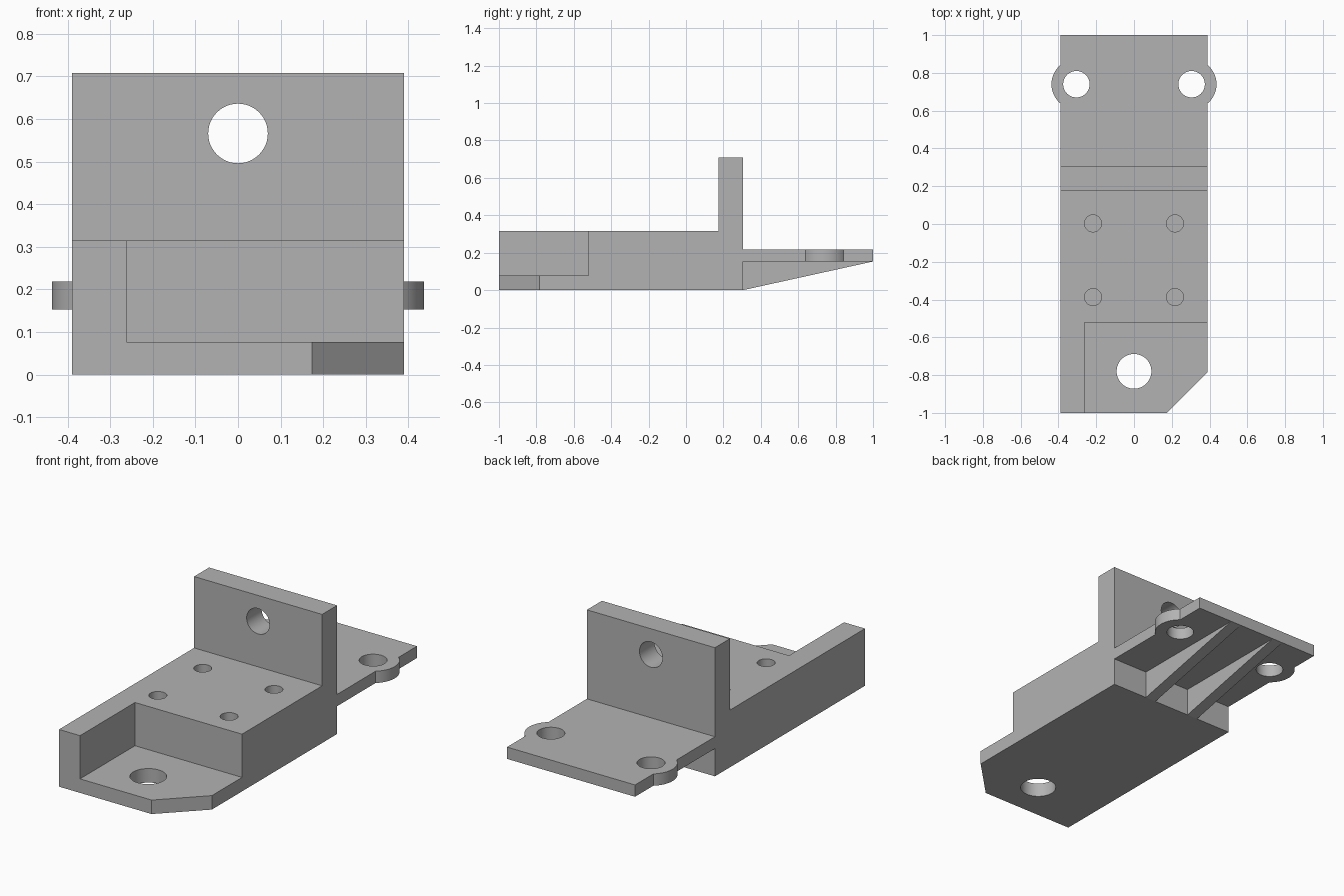
import bpy
import math
from mathutils import Vector

if "Cube" in bpy.data.objects:
    bpy.data.objects.remove(bpy.data.objects["Cube"], do_unlink=True)

# Single plain grey material
grey = bpy.data.materials.new("plain grey")
grey.use_nodes = True
GREY = (0.45, 0.45, 0.45, 1)
grey.diffuse_color = GREY
grey.node_tree.nodes["Principled BSDF"].inputs["Base Color"].default_value = GREY

HALF_W = 0.39
BACK = 0.305          # rear face of the block and upright wall
PLATE_Z = (0.153, 0.218)
EAR_X, EAR_Y, EAR_R = 0.305, 0.74, 0.132


def prism(name, outline, axis, lo, hi):
    """Extrude a 2D outline along an axis; the outline uses the other two axes in order."""
    def place(p, d):
        c = list(p)
        c.insert("XYZ".index(axis), d)
        return Vector(c)
    n = len(outline)
    verts = [place(p, d) for d in (lo, hi) for p in outline]
    faces = [tuple(reversed(range(n))), tuple(range(n, 2 * n))]
    faces += [(i, (i + 1) % n, n + (i + 1) % n, n + i) for i in range(n)]
    mesh = bpy.data.meshes.new(name)
    mesh.from_pydata(verts, [], faces)
    obj = bpy.data.objects.new(name, mesh)
    bpy.context.collection.objects.link(obj)
    mesh.materials.append(grey)
    select(obj)
    bpy.ops.object.mode_set(mode='EDIT')
    bpy.ops.mesh.select_all(action='SELECT')
    bpy.ops.mesh.normals_make_consistent(inside=False)
    bpy.ops.object.mode_set(mode='OBJECT')
    return obj


def select(obj):
    bpy.ops.object.select_all(action='DESELECT')
    obj.select_set(True)
    bpy.context.view_layer.objects.active = obj


def arc(cx, cy, r, start, end, steps):
    angles = [start + (end - start) * i / steps for i in range(steps + 1)]
    return [(cx + r * math.cos(a), cy + r * math.sin(a)) for a in angles]


def circle(cx, cy, r):
    return arc(cx, cy, r, 0, math.tau, 48)[:-1]


def cut(obj, cutter):
    cutter.hide_render = True
    select(obj)
    mod = obj.modifiers.new("cut", 'BOOLEAN')
    mod.operation = 'DIFFERENCE'
    mod.solver = 'EXACT'
    mod.object = cutter
    bpy.ops.object.modifier_apply(modifier=mod.name)
    bpy.data.objects.remove(cutter, do_unlink=True)


def finish(obj):
    select(obj)
    bpy.ops.object.shade_smooth_by_angle(angle=math.radians(30))


# Main block with upright wall, as one L-shaped side profile
block = prism("block_and_wall",
              [(-1, 0), (BACK, 0), (BACK, 0.708), (0.175, 0.708), (0.175, 0.315), (-1, 0.315)],
              'X', -HALF_W, HALF_W)

# Front pocket, open to the front and left
cut(block, prism("pocket_cutter", [(-0.262, -1.2), (0.6, -1.2), (0.6, -0.522), (-0.262, -0.522)],
                 'Z', 0.077, 0.5))
# Chamfered front corner
cut(block, prism("chamfer_cutter", [(0.074, -1.1), (0.49, -1.1), (0.49, -0.684)], 'Z', -0.1, 0.2))
# Bolt hole through the pocket floor
cut(block, prism("floor_hole_cutter", circle(0, -0.78, 0.092), 'Z', -0.1, 0.2))
# Hole through the upright wall
cut(block, prism("wall_hole_cutter", circle(0, 0.566, 0.07), 'Y', 0.1, 0.4))
# Four blind screw holes
for x in (-0.217, 0.217):
    for y in (-0.387, 0.003):
        cut(block, prism("screw_hole_cutter", circle(x, y, 0.045), 'Z', 0.1, 0.5))
finish(block)

# Rear plate with rounded ears bulging from both sides
half = math.acos((HALF_W - EAR_X) / EAR_R)
ear = arc(EAR_X, EAR_Y, EAR_R, -half, half, 24)
right_side = [(HALF_W, BACK)] + ear + [(HALF_W, 1)]
left_side = [(-x, y) for x, y in reversed(right_side)]
plate = prism("rear_plate", right_side + left_side, 'Z', *PLATE_Z)
for side in (-1, 1):
    cut(plate, prism("ear_hole_cutter", circle(side * EAR_X, EAR_Y, 0.07), 'Z', 0.1, 0.3))
finish(plate)

# Two tapered ribs under the rear plate
for label, x in (("left", 0.142), ("right", -0.142)):
    prism(label + "_rib", [(BACK, 0), (1, PLATE_Z[0]), (BACK, PLATE_Z[0])],
          'X', x - 0.0325, x + 0.0325)
